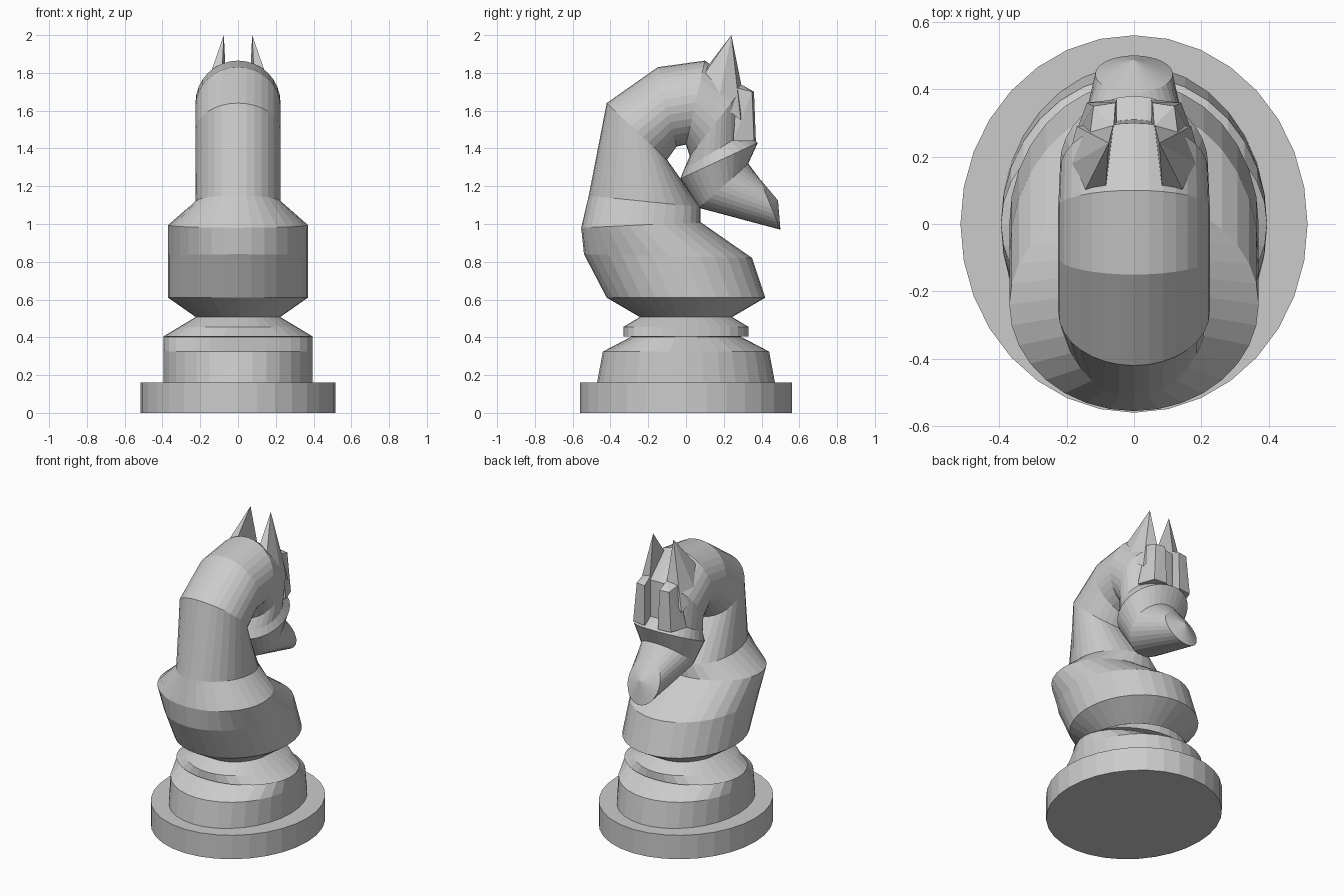
import bpy, bmesh
from math import sin, cos, tau

if "Cube" in bpy.data.objects:
    bpy.data.objects.remove(bpy.data.objects["Cube"], do_unlink=True)

SIDES = 32

grey = bpy.data.materials.new("plain_grey")
grey.use_nodes = True
tone = (0.6, 0.6, 0.6, 1)
grey.diffuse_color = tone
grey.node_tree.nodes["Principled BSDF"].inputs["Base Color"].default_value = tone


def finish(name, bm):
    bmesh.ops.recalc_face_normals(bm, faces=bm.faces[:])
    mesh = bpy.data.meshes.new(name)
    bm.to_mesh(mesh)
    bm.free()
    mesh.materials.append(grey)
    obj = bpy.data.objects.new(name, mesh)
    bpy.context.collection.objects.link(obj)
    return obj


def loft(name, rings, tip=None):
    """Join tilted ellipses: each is (near y, near z, far y, far z, half width)."""
    bm = bmesh.new()
    loops = []
    for ya, za, yb, zb, w in rings:
        loop = []
        for i in range(SIDES):
            a = tau * i / SIDES
            t = (1 + cos(a)) / 2
            loop.append(bm.verts.new((w * sin(a), ya + (yb - ya) * t, za + (zb - za) * t)))
        loops.append(loop)
    for low, high in zip(loops, loops[1:]):
        for i in range(SIDES):
            j = (i + 1) % SIDES
            bm.faces.new((low[i], low[j], high[j], high[i]))
    bm.faces.new(loops[0])
    if tip:
        apex = bm.verts.new(tip)
        for i in range(SIDES):
            bm.faces.new((loops[-1][i], loops[-1][(i + 1) % SIDES], apex))
    else:
        bm.faces.new(loops[-1])
    return finish(name, bm)


def level(z, half_y, half_x):
    return (-half_y, z, half_y, z, half_x)


def hull(name, points, side):
    bm = bmesh.new()
    for x, y, z in points:
        bm.verts.new((x * side, y, z))
    bmesh.ops.convex_hull(bm, input=bm.verts[:])
    return finish(name, bm)


# Round foot and stepped pedestal
loft("base_disc", [level(0, 0.56, 0.515), level(0.16, 0.56, 0.515)])
loft("pedestal", [
    level(0.15, 0.473, 0.395), level(0.325, 0.44, 0.395),
    level(0.403, 0.29, 0.395), level(0.405, 0.33, 0.395),
    level(0.456, 0.33, 0.31), level(0.51, 0.24, 0.22),
])

# Chest, curved neck, head and muzzle as one bent sweep
loft("neck_and_head", [
    level(0.505, 0.24, 0.22),
    level(0.61, 0.42, 0.37),
    (-0.54, 0.84, 0.35, 0.82, 0.37),
    (-0.555, 0.98, 0.077, 1.01, 0.37),
    (-0.515, 1.15, 0.077, 1.09, 0.225),
    (-0.42, 1.64, -0.10, 1.34, 0.225),
    (-0.15, 1.83, -0.05, 1.41, 0.225),
    (0.10, 1.865, 0.0, 1.42, 0.225),
    (0.30, 1.72, 0.02, 1.36, 0.22),
    (0.31, 1.48, -0.01, 1.29, 0.20),
    (0.38, 1.43, -0.03, 1.24, 0.22),
    (0.33, 1.32, 0.07, 1.085, 0.17),
    (0.39, 1.24, 0.50, 0.97, 0.115),
], tip=(0, 0.487, 1.125))

# Pointed ears and raised brows, mirrored
for side, label in ((1, "left"), (-1, "right")):
    hull(label + "_ear", [
        (0.075, 0.24, 2.0), (0.085, 0.08, 1.79), (0.155, 0.08, 1.77),
        (0.20, 0.17, 1.64), (0.17, 0.29, 1.55), (0.06, 0.30, 1.70),
    ], side)
    hull(label + "_brow", [
        (0.055, 0.36, 1.70), (0.12, 0.35, 1.70), (0.06, 0.29, 1.74), (0.13, 0.27, 1.72),
        (0.05, 0.37, 1.44), (0.14, 0.36, 1.44), (0.05, 0.27, 1.44), (0.18, 0.25, 1.44),
    ], side)
